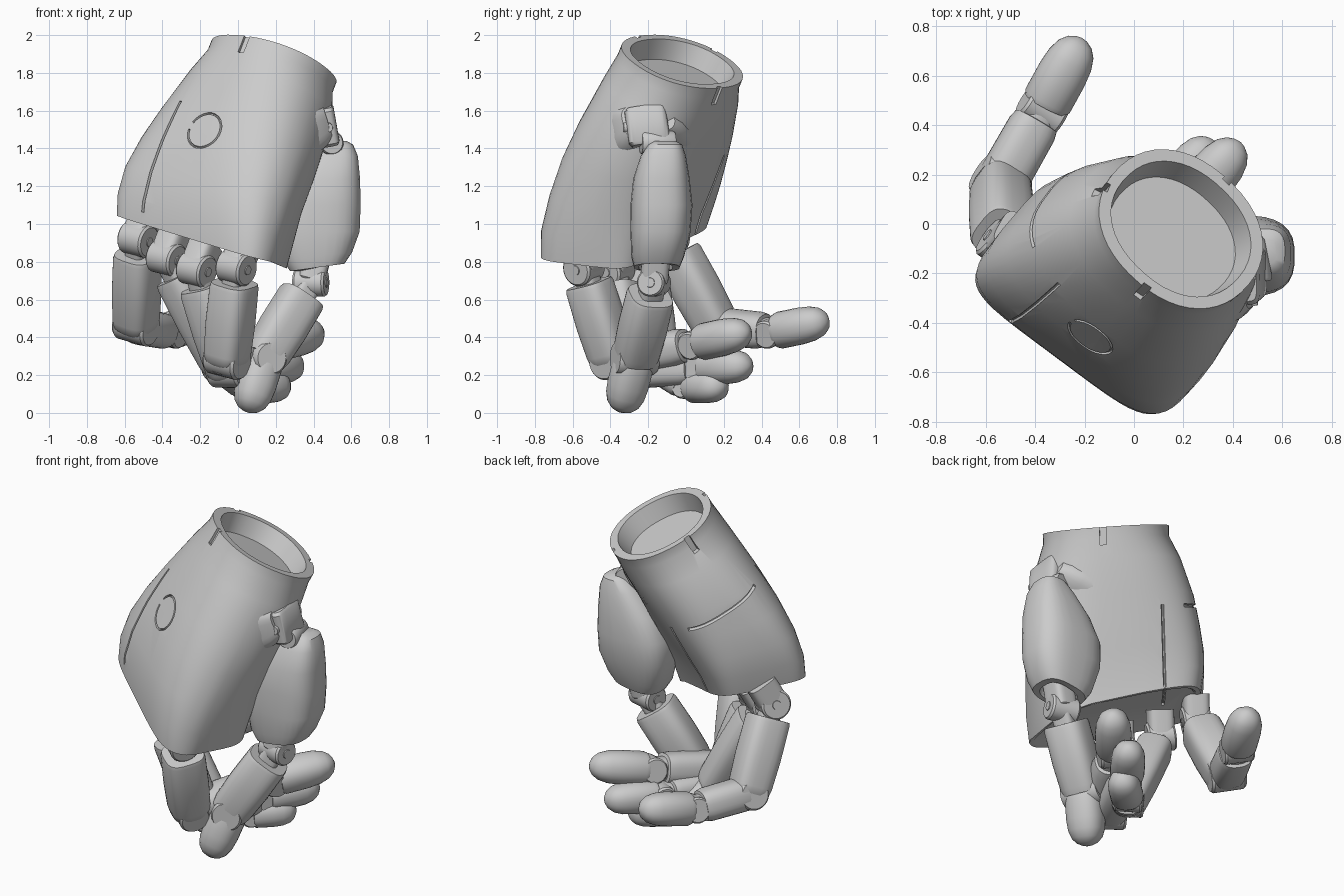
import bpy, bmesh, math
from mathutils import Vector as V
from mathutils.bvhtree import BVHTree

if "Cube" in bpy.data.objects:
    bpy.data.objects.remove(bpy.data.objects["Cube"])


def loft(name, sections, n=28):
    """Skin a list of superellipse sections (centre, half axis u, half axis v, exponent)."""
    bm = bmesh.new()
    rings = []
    for c, u, v, p in sections:
        ring = []
        for i in range(n):
            a = 2 * math.pi * (i + 0.5) / n
            ca, sa = math.cos(a), math.sin(a)
            x = math.copysign(abs(ca) ** (2 / p), ca)
            y = math.copysign(abs(sa) ** (2 / p), sa)
            ring.append(bm.verts.new(V(c) + V(u) * x + V(v) * y))
        rings.append(ring)
    for r, s in zip(rings, rings[1:]):
        for i in range(n):
            j = (i + 1) % n
            bm.faces.new((r[i], r[j], s[j], s[i]))
    bm.faces.new(rings[0])
    bm.faces.new(rings[-1])
    bmesh.ops.recalc_face_normals(bm, faces=bm.faces)
    me = bpy.data.meshes.new(name)
    bm.to_mesh(me)
    bm.free()
    ob = bpy.data.objects.new(name, me)
    bpy.context.collection.objects.link(ob)
    return ob


def segment(name, a, b, side, hw, hd, profile, p=2.6, n=28):
    """Straight tube from a to b; profile is (position 0..1, scale)."""
    a, b = V(a), V(b)
    d = (b - a).normalized()
    u = (V(side) - d * d.dot(V(side))).normalized()
    w = d.cross(u)
    return loft(name, [(a.lerp(b, t), u * hw * s, w * hd * s, p) for t, s in profile], n)


def pin(name, c, axis, r, half):
    """Short bevelled cylinder centred on c."""
    ax = V(axis).normalized()
    ref = V((0, 0, 1)) if abs(ax.z) < 0.9 else V((1, 0, 0))
    return segment(name, V(c) - ax * half, V(c) + ax * half, ref, r, r,
                   [(0, .88), (.07, 1), (.93, 1), (1, .88)], 2)


def bolt(name, c, axis, half):
    pin(name, c, axis, .028, half)


def cut(target, cutter):
    cutter.hide_render = True
    m = target.modifiers.new("cut", 'BOOLEAN')
    m.operation, m.solver, m.object = 'DIFFERENCE', 'EXACT', cutter
    bpy.context.view_layer.objects.active = target
    bpy.ops.object.modifier_apply(modifier=m.name)
    bpy.data.objects.remove(cutter)


# palm: hollow wrist rim, body, closed knuckle end
D = V((-.33, -.35, -.87)).normalized()
N = V((-.517, -.712, .475)).normalized()
W = V((.79, -.61, 0)).normalized()
wc, wu, wv = V((.19, -.02, 1.86)), V((.26, -.24, -.02)), V((-.19, -.20, .14))
kc, ku, kv = V((-.135, -.33, .905)), V((.39, -.29, -.12)), V((-.18, -.21, .035))
palm = loft("palm", [
    (wc + D * .11, wu * .78, wv * .76, 2.2),
    (wc, wu * .86, wv * .84, 2.2),
    (wc, wu, wv, 2.2),
    (wc + D * .06, wu, wv, 2.2),
    ((.12, -.08, 1.70), (.31, -.26, -.03), (-.19, -.22, .13), 2.3),
    ((.03, -.16, 1.50), (.36, -.29, -.05), (-.20, -.24, .10), 2.6),
    ((-.03, -.22, 1.34), (.385, -.30, -.07), (-.205, -.245, .08), 3.1),
    ((-.085, -.27, 1.18), (.40, -.305, -.09), (-.205, -.24, .06), 3.7),
    ((-.12, -.31, 1.03), (.40, -.30, -.11), (-.19, -.23, .04), 4.6),
    (kc, ku, kv, 5.2),
    (kc, ku * .95, kv * .92, 5.2),
    (kc - D * .01, ku * .92, kv * .88, 5.2)], 48)

# slope the index side of the palm inward
for v in palm.data.vertices:
    q = v.co - wc
    k = max(0, q.dot(W)) * max(0, -q.dot(N)) * min(1, max(0, (q.dot(D) - .3) / .4))
    v.co -= W * k * 1.15

# grooves on the palm: round badge outline and side panel seams
tree = BVHTree.FromPolygons([v.co.copy() for v in palm.data.vertices],
                            [tuple(f.vertices) for f in palm.data.polygons])


def groove(starts, direction, r=.012):
    pts = [tree.ray_cast(s, direction)[0] for s in starts]
    pts = [p for p in pts if p]
    secs = []
    for i, p in enumerate(pts):
        t = (pts[min(i + 1, len(pts) - 1)] - pts[max(i - 1, 0)]).normalized()
        nrm = (-V(direction) + t * t.dot(V(direction))).normalized()
        secs.append((p, nrm * r, t.cross(nrm) * r * .6, 2))
    if len(secs) > 2:
        cut(palm, loft("groove_cutter", secs, 8))


S = D.cross(N).normalized()
bc = V((-.15, -.42, 1.47)) + N
groove([bc + .1 * (S * math.cos(a) + D * math.sin(a))
        for a in [math.radians(k * 14) for k in range(25)]], -N, .01)
groove([wc + D * .42 - W + N * (-.2 + .03 * k) for k in range(16)], W, .016)
top, low = V((-.28, -.21, 1.63)), V((-.48, -.36, 1.04))
groove([top.lerp(low, k / 12) + N for k in range(13)], -N, .014)
groove([wc + D * (.42 + .04 * k) - W * .29 - N for k in range(15)], N, .014)

# slots in the wrist rim
for ang in (80, 163, 270):
    a = math.radians(ang)
    p = wc + wu * math.cos(a) * 1.01 + wv * math.sin(a) * 1.01
    cut(palm, segment("slot_cutter", p - D * .05, p + D * .1, p - wc, .026, .026, [(0, 1), (1, 1)], 2, 4))

# shared outlines of the finger bones
PROX = [(.17, .7), (.17, .95), (.21, 1), (.6, 1.02), (.92, .97), (1, .9), (1.05, .7)]
MID = [(-.12, .7), (-.05, .88), (.1, 1), (.75, .98), (.85, .9), (.86, .72), (1, .72)]
TIP = [(.0, .65), (.08, .7), (.08, .92), (.14, 1), (.5, 1), (.7, .94), (.85, .78), (.94, .54), (.985, .27), (1, .08)]

# fingers: knuckle, middle joint, end joint, fingertip, half thickness
fingers = {
    "little": ((-.53, -.09, .92), (-.54, .16, .46), (-.37, .46, .43), (-.21, .75, .49), .105),
    "ring": ((-.38, -.22, .82), (-.08, -.15, .25), (.06, .02, .14), (.26, .20, .14), .095),
    "middle": ((-.22, -.38, .76), (-.05, -.28, .22), (.12, .08, .24), (.32, .34, .25), .100),
    "index": ((-.01, -.54, .77), (-.06, -.39, .28), (.20, .06, .37), (.43, .33, .43), .105),
}
K = V((.79, -.58, -.2)).normalized()
for f, (k, j, e, t, r) in fingers.items():
    k, j, e, t = V(k), V(j), V(e), V(t)
    side = (j - k).cross(t - j).normalized()
    if side.dot(K) < 0:
        side = -side
    side = (side + K).normalized()
    # knuckle fork and bolt
    segment(f + "_knuckle_mount", k - D * .15, k, K, .075, .085, [(0, 1), (.9, 1), (1, .8)], 4)
    pin(f + "_knuckle", k, K, .088, .078)
    bolt(f + "_knuckle_bolt", k, K, .083)
    segment(f + "_knuckle_link", k, k.lerp(j, .3), K, .055, .06, [(0, 1), (1, 1)], 4)
    # bones and hinges
    segment(f + "_lower_bone", k, j, side, r * 1.08, r * 1.12, PROX, 3.2)
    pin(f + "_middle_hinge", j, side, r * .86, r * .96)
    segment(f + "_middle_bone", j, e, side, r * .97, r * .92, MID)
    pin(f + "_end_hinge", e, side, r * .72, r * .82)
    segment(f + "_fingertip", e, t, side, r * .97, r * .93, TIP, 2.2)

# thumb mount on the side of the palm
segment("thumb_skirt", (.28, -.20, 1.50), (.47, -.20, 1.56), (0, 1, .25), .22, .15,
        [(0, 1.1), (.4, 1), (.8, .8), (1, .62)], 4)
segment("thumb_base_block", (.44, -.22, 1.62), (.475, -.19, 1.42), (0, 1, 0), .11, .065,
        [(0, .85), (.08, 1), (.92, 1), (1, .85)], 5)
bolt("thumb_base_bolt", (.455, -.22, 1.51), (.2, -1, 0), .115)
pin("thumb_base_hinge", (.48, -.15, 1.43), (.2, -1, 0), .065, .09)

# fleshy thumb base shell
loft("thumb_shell", [((x, y, z), (hx, 0, tz), (0, hy, 0), 2.8) for x, y, z, hx, hy, tz in (
    (.53, -.11, 1.44, .045, .055, 0), (.53, -.11, 1.42, .08, .09, 0),
    (.51, -.12, 1.36, .125, .12, 0), (.46, -.13, 1.24, .187, .15, 0),
    (.425, -.13, 1.10, .225, .165, 0), (.42, -.135, .96, .225, .16, 0),
    (.42, -.15, .83, .185, .14, .02), (.42, -.155, .77, .145, .12, .02),
    (.42, -.16, .77, .10, .09, .02), (.42, -.16, .82, .09, .08, .02))])

# thumb joints and bones
m, i, t = V((.385, -.17, .69)), V((.14, -.27, .29)), V((.05, -.345, .005))
side = V((.35, -.94, 0))
segment("thumb_link", (.43, -.155, .85), m, (1, 0, 0), .07, .075, [(0, 1), (.9, 1), (1, .8)], 4)
pin("thumb_knuckle", m, (1, -.25, 0), .075, .085)
bolt("thumb_knuckle_bolt", m, (1, -.25, 0), .09)
segment("thumb_neck", m, m.lerp(i, .3), side, .06, .06, [(0, 1), (1, 1)], 4)
segment("thumb_lower_bone", m, i, side, .118, .122, PROX[:-1], 3)
pin("thumb_hinge", i, side, .09, .112)
segment("thumb_tip", i, t, side, .108, .105, [(-.12, .75), (-.02, .9)] + TIP[3:], 2.3)

# smooth shading with crisp edges
bpy.ops.object.select_all(action='DESELECT')
for ob in bpy.context.collection.objects:
    if ob.type == 'MESH':
        ob.select_set(True)
        bpy.context.view_layer.objects.active = ob
bpy.ops.object.shade_smooth_by_angle(angle=math.radians(35))
